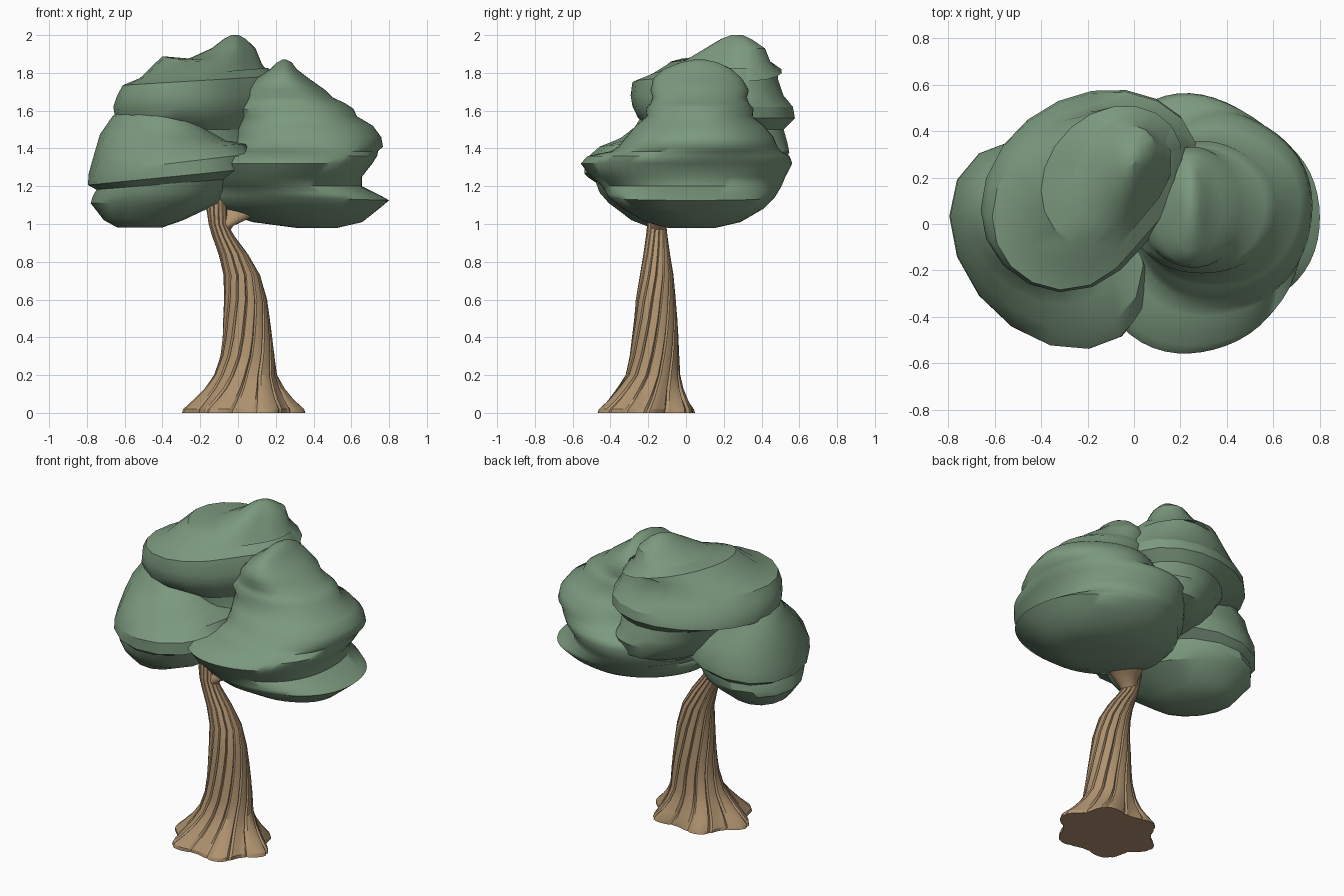
import bpy, bmesh
from math import sin, cos, pi


def material(name, rgb):
    m = bpy.data.materials.new(name)
    m.diffuse_color = (*rgb, 1)
    return m


leaf = material("leaf_green", (0.20, 0.32, 0.21))
bark = material("bark_brown", (0.43, 0.29, 0.16))


def loft(name, rings, sides, mat, shear=0.0, radial=None, angle=40, twist=0.0):
    """Skin a stack of ellipses: (cx, cy, z, rx, ry, tilt dz/dx)."""
    bm = bmesh.new()
    loops = []
    for cx, cy, z, rx, ry, tilt in rings:
        loop = []
        for i in range(sides):
            a = 2 * pi * i / sides
            t = a + twist * z
            f = radial(a, z) if radial else 1.0
            dx, dy = rx * f * cos(t), ry * f * sin(t + shear)
            loop.append(bm.verts.new((cx + dx, cy + dy, z + tilt * dx)))
        loops.append(loop)
    for a, b in zip(loops, loops[1:]):
        for i in range(sides):
            j = (i + 1) % sides
            bm.faces.new((a[i], a[j], b[j], b[i]))
    bm.faces.new(loops[0][::-1])
    bm.faces.new(loops[-1])
    bmesh.ops.recalc_face_normals(bm, faces=bm.faces)
    me = bpy.data.meshes.new(name)
    bm.to_mesh(me)
    bm.free()
    me.materials.append(mat)
    ob = bpy.data.objects.new(name, me)
    bpy.context.collection.objects.link(ob)
    bpy.ops.object.select_all(action='DESELECT')
    ob.select_set(True)
    bpy.context.view_layer.objects.active = ob
    bpy.ops.object.shade_smooth_by_angle(angle=angle * pi / 180)
    return ob


# trunk: twisted grooves in the bark, root lobes flaring at the foot
def bark_shape(a, z):
    groove = -0.09 * max(0, cos(14 * a)) ** 12
    roots = 0.09 * max(0, 1 - z / 0.25) * (cos(6 * a + 0.4) - 0.5)
    return 1.01 + groove * min(1, 0.3 + 4 * z) + roots


loft("trunk", [
    (.03, -.21, .00, .31, .265, 0), (.03, -.21, .02, .305, .26, 0),
    (.03, -.20, .07, .255, .22, 0), (.035, -.19, .13, .205, .18, 0),
    (.04, -.175, .20, .165, .145, 0), (.05, -.167, .30, .142, .13, 0),
    (.05, -.163, .40, .130, .122, 0), (.045, -.16, .50, .122, .113, 0),
    (.04, -.16, .60, .113, .105, 0), (.02, -.155, .73, .096, .088, 0),
    (-.025, -.155, .84, .077, .07, 0), (-.08, -.155, .94, .058, .056, 0),
    (-.105, -.155, 1.0, .050, .05, 0), (-.115, -.15, 1.1, .055, .05, 0),
    (-.12, -.10, 1.3, .05, .05, 0)], 112, bark, radial=bark_shape,
    angle=25, twist=1.2)

# branch spreading right into the crown
loft("branch", [
    (-.09, -.155, .94, .03, .03, 0), (-.075, -.145, .99, .05, .045, 0),
    (-.03, -.12, 1.03, .09, .06, 0), (.01, -.08, 1.08, .13, .08, 0),
    (.06, 0, 1.18, .16, .10, 0)], 24, bark)

# right foliage: broad stacked layers rising to a pointed cap
loft("right_foliage", [
    (.42, .03, .978, .10, .12, 0), (.37, .04, 1.01, .29, .25, 0),
    (.31, .04, 1.08, .44, .37, 0), (.305, .03, 1.14, .50, .44, -.03),
    (.29, .03, 1.165, .47, .455, -.03), (.23, .03, 1.20, .43, .475, 0),
    (.23, .01, 1.25, .43, .515, 0), (.24, 0, 1.32, .475, .56, 0),
    (.26, .01, 1.36, .48, .535, 0), (.32, .05, 1.385, .425, .45, 0),
    (.37, .06, 1.41, .40, .42, 0), (.37, .07, 1.46, .39, .39, 0),
    (.35, .07, 1.52, .365, .34, 0), (.31, .07, 1.57, .32, .28, 0),
    (.29, .07, 1.61, .32, .285, 0), (.28, .07, 1.64, .285, .26, 0),
    (.26, .07, 1.67, .24, .25, 0), (.25, .07, 1.71, .21, .26, 0),
    (.235, .06, 1.77, .14, .235, 0), (.24, .06, 1.82, .07, .18, 0),
    (.245, .07, 1.855, .04, .10, 0), (.245, .07, 1.87, .01, .03, 0)],
    56, leaf, radial=lambda t, z: 1 + 0.01 * sin(5 * t + 4 * z), angle=60)

# left foliage: coarse-sided lower clump
loft("left_foliage", [
    (-.52, -.04, .982, .12, .15, 0), (-.50, -.05, 1.02, .21, .24, 0),
    (-.44, -.06, 1.11, .34, .35, 0), (-.42, -.07, 1.16, .35, .39, .05),
    (-.40, -.08, 1.21, .35, .40, .08), (-.36, -.09, 1.25, .435, .45, .10),
    (-.36, -.09, 1.32, .43, .45, .12), (-.36, -.07, 1.40, .40, .39, .06),
    (-.40, -.03, 1.46, .33, .32, -.05), (-.43, -.01, 1.52, .26, .26, -.05),
    (-.45, 0, 1.57, .215, .24, 0), (-.45, 0, 1.61, .16, .19, 0)],
    16, leaf, shear=-0.28, angle=30)


# back foliage: wide disc flattened toward the right clump, knob on top
def cut_side(t, z):
    return 1 - 0.25 * max(0, cos(t + 0.75)) ** 4


loft("back_foliage", [
    (-.03, .22, 1.22, .14, .14, 0), (-.03, .23, 1.29, .25, .28, 0),
    (-.06, .21, 1.38, .31, .34, 0), (-.09, .20, 1.43, .31, .34, 0),
    (-.12, .18, 1.50, .34, .34, 0), (-.18, .16, 1.56, .47, .42, 0),
    (-.18, .14, 1.62, .48, .43, 0), (-.18, .11, 1.68, .46, .41, 0),
    (-.19, .10, 1.76, .42, .39, .06), (-.17, .15, 1.80, .35, .34, .08),
    (-.09, .20, 1.82, .31, .31, -.22), (-.06, .22, 1.86, .20, .23, -.08),
    (-.02, .26, 1.93, .12, .16, 0), (-.015, .265, 1.98, .06, .08, 0),
    (-.015, .27, 2.0, .02, .03, 0)], 20, leaf, shear=0.18,
    radial=cut_side, angle=30)
